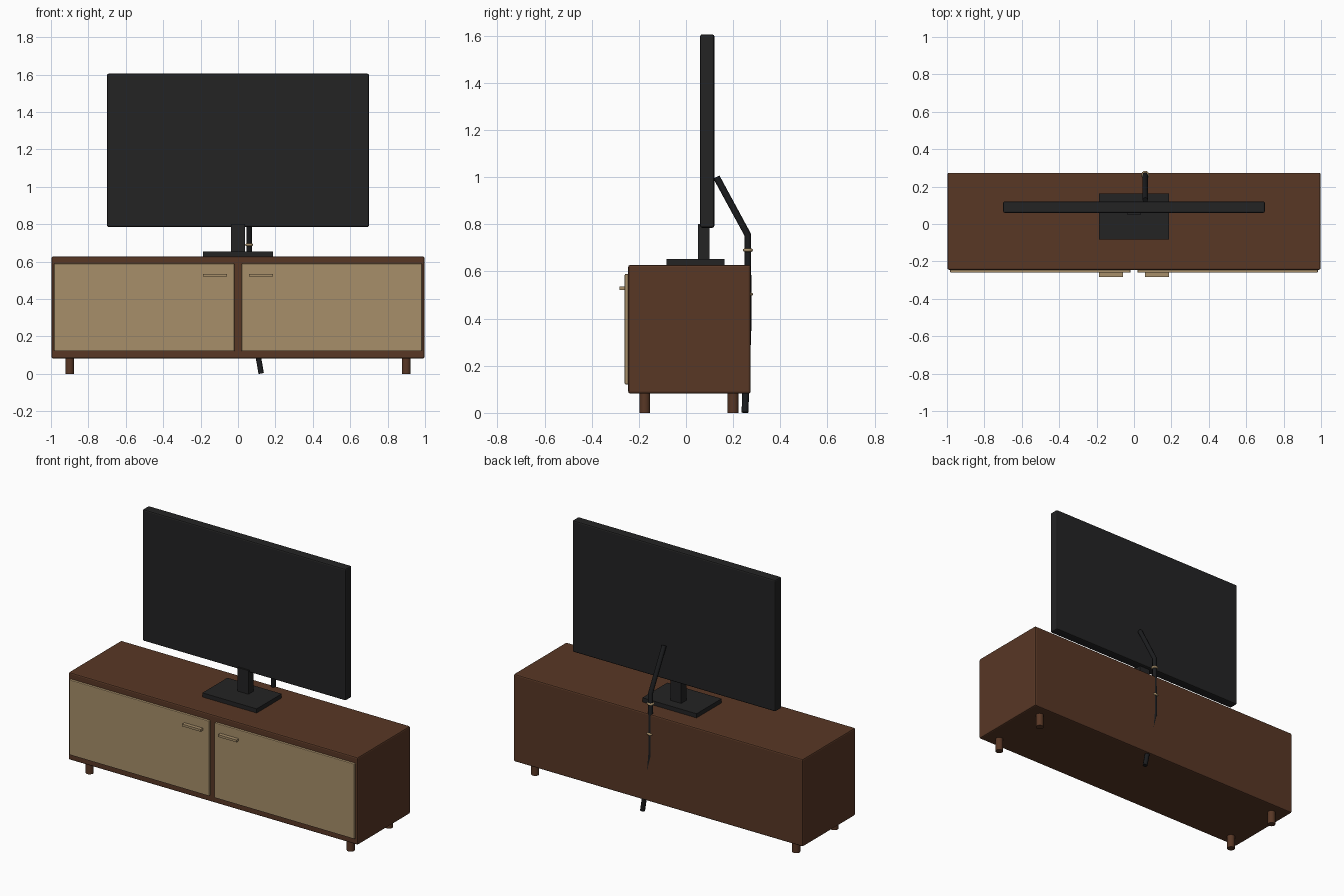
import bpy, math

if "Cube" in bpy.data.objects:
    bpy.data.objects.remove(bpy.data.objects["Cube"])


def material(name, rgb):
    # sRGB 0-255 to linear
    m = bpy.data.materials.new(name)
    lin = [((c / 255 + 0.055) / 1.055) ** 2.4 for c in rgb]
    m.diffuse_color = (*lin, 1)
    m.use_nodes = True
    m.node_tree.nodes["Principled BSDF"].inputs["Base Color"].default_value = m.diffuse_color
    return m


WOOD = material("dark_wood", (88, 55, 37))
TAN = material("tan_panel", (167, 143, 106))
BLACK = material("screen_black", (35, 35, 36))
CABLE = material("cable_black", (27, 28, 30))


def finish(name, mat):
    o = bpy.context.object
    o.name = name
    o.data.materials.append(mat)
    return o


def box(name, x, y, z, mat, bevel=0):
    # box from (min, max) ranges on each axis
    bpy.ops.mesh.primitive_cube_add(size=1, location=[(a + b) / 2 for a, b in (x, y, z)])
    o = finish(name, mat)
    o.scale = [b - a for a, b in (x, y, z)]
    bpy.ops.object.transform_apply(location=False, rotation=False, scale=True)
    if bevel:
        mod = o.modifiers.new("bevel", 'BEVEL')
        mod.width = bevel
        mod.segments = 2
    return o


# cabinet
box("cabinet", (-0.997, 0.997), (-0.245, 0.274), (0.082, 0.627), WOOD, 0.008)

# doors, handles and legs on both sides
for s, side in ((-1, "left"), (1, "right")):
    box(side + "_door", sorted((s * 0.019, s * 0.983)), (-0.260, -0.235), (0.121, 0.589), TAN, 0.004)
    box(side + "_handle", sorted((s * 0.06, s * 0.187)), (-0.283, -0.255), (0.521, 0.535), TAN)
    for y, end in ((-0.175, "front"), (0.2, "back")):
        bpy.ops.mesh.primitive_cylinder_add(vertices=24, radius=0.023, depth=0.1,
                                            location=(s * 0.9, y, 0.05))
        finish(f"{end}_{side}_leg", WOOD)
        bpy.ops.object.shade_smooth_by_angle(angle=math.radians(40))

# television
box("tv_base", (-0.187, 0.187), (-0.083, 0.163), (0.625, 0.653), BLACK)
box("tv_neck", (-0.037, 0.037), (0.05, 0.1), (0.64, 0.8), BLACK)
box("tv_panel", (-0.7, 0.7), (0.06, 0.12), (0.785, 1.605), BLACK, 0.008)

# power cable: bent tube running down the back
path = [(0.06, 0.129, 1.0), (0.06, 0.262, 0.755), (0.06, 0.263, 0.37), (0.124, 0.25, 0.002)]
curve = bpy.data.curves.new("power_cable", 'CURVE')
curve.dimensions = '3D'
curve.bevel_depth = 0.0145
curve.bevel_resolution = 2
curve.use_fill_caps = True
spline = curve.splines.new('POLY')
spline.points.add(len(path) - 1)
for p, co in zip(spline.points, path):
    p.co = (*co, 1)
cable = bpy.data.objects.new("power_cable", curve)
curve.materials.append(CABLE)
bpy.context.collection.objects.link(cable)

# cable clips
for i, z in enumerate((0.69, 0.503)):
    bpy.ops.mesh.primitive_torus_add(major_radius=0.0145, minor_radius=0.007, major_segments=24,
                                     minor_segments=8, location=(0.06, 0.2625, z))
    finish(f"cable_clip_{i + 1}", TAN)
    bpy.ops.object.shade_smooth_by_angle(angle=math.radians(60))
